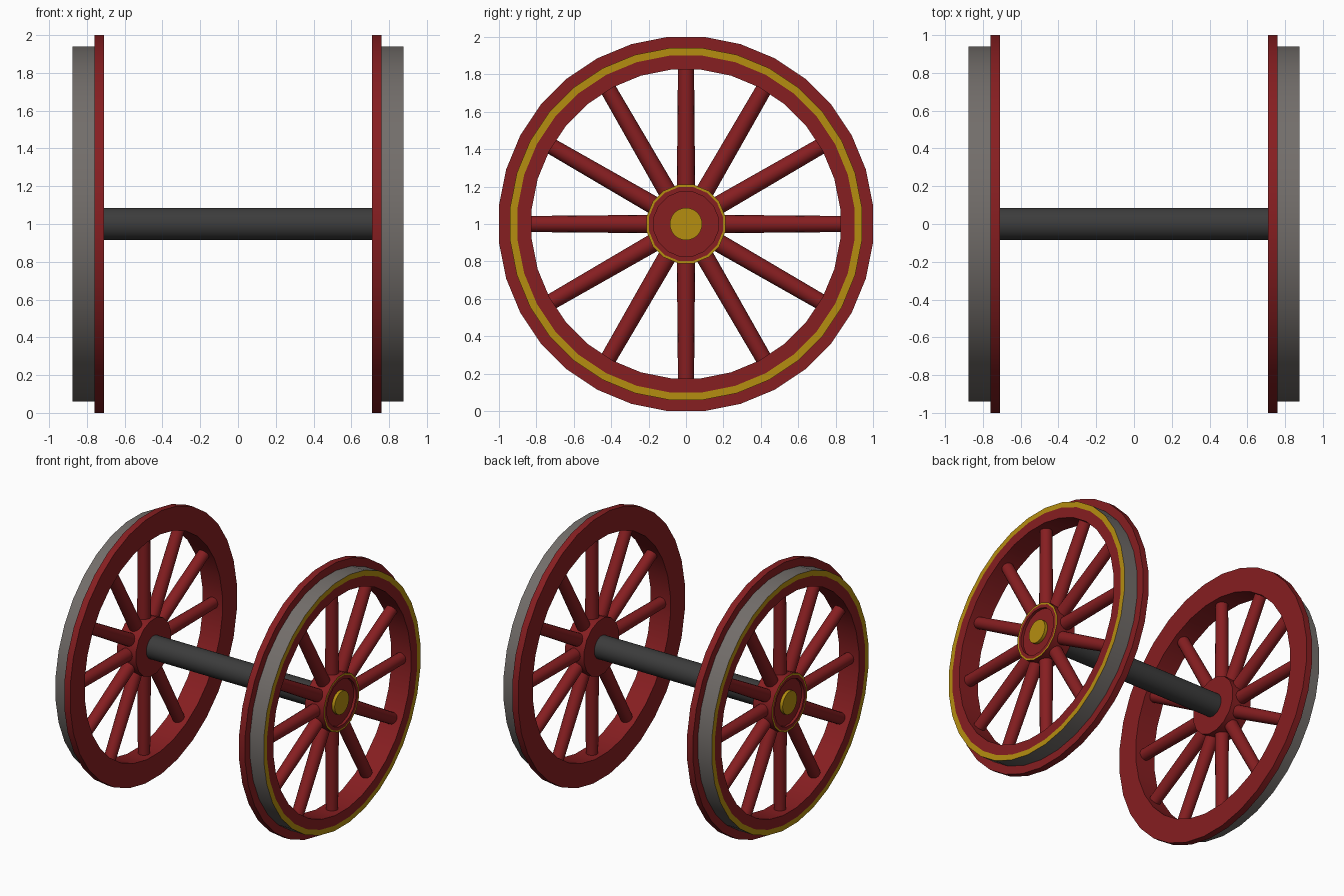
import bpy, bmesh
from math import pi, cos, sin, radians
from mathutils import Matrix, Vector

if "Cube" in bpy.data.objects:
    bpy.data.objects.remove(bpy.data.objects["Cube"])


def material(name, rgb):
    m = bpy.data.materials.new(name)
    m.diffuse_color = (*rgb, 1)
    m.use_nodes = True
    m.node_tree.nodes["Principled BSDF"].inputs["Base Color"].default_value = m.diffuse_color
    return m


RED = material("red_paint", (0.24, 0.013, 0.015))
GOLD = material("yellow_paint", (0.46, 0.27, 0.005))
STEEL = material("worn_steel", (0.17, 0.155, 0.145))
DARK = material("dark_steel", (0.045, 0.045, 0.045))
CENTRE = Vector((0, 0, 1))


def finish(name, bm, mats, mirror=True):
    bmesh.ops.remove_doubles(bm, verts=bm.verts, dist=1e-5)
    bmesh.ops.recalc_face_normals(bm, faces=bm.faces)
    me = bpy.data.meshes.new(name)
    bm.to_mesh(me)
    bm.free()
    for m in mats:
        me.materials.append(m)
    me.shade_smooth()
    me.set_sharp_from_angle(angle=radians(30))
    ob = bpy.data.objects.new(name, me)
    ob.location = CENTRE
    bpy.context.collection.objects.link(ob)
    if mirror:
        ob.modifiers.new("other_wheel", 'MIRROR').use_axis[0] = True
    return ob


def lathe(name, profile, n, mats, slots=None, closed=False, mirror=True):
    """Spin (x, radius) points round the x axis; radii measure to the flats."""
    bm = bmesh.new()
    rings = []
    for k in range(n):
        a = (k + 0.5) * 2 * pi / n
        rings.append([bm.verts.new((x, r / cos(pi / n) * cos(a), r / cos(pi / n) * sin(a)))
                      for x, r in profile])
    count = len(profile)
    for k in range(n):
        a, b = rings[k], rings[(k + 1) % n]
        for i in range(count if closed else count - 1):
            j = (i + 1) % count
            f = bm.faces.new((a[i], a[j], b[j], b[i]))
            f.material_index = slots.get(i, 0) if slots else 0
    return finish(name, bm, mats, mirror)


# Flanged rim with a steel tread and a painted stripe on its outer face
lathe("wheel_rim",
      [(0.71, 0.825), (0.71, 1.0), (0.76, 1.0), (0.76, 0.94),
       (0.875, 0.94), (0.875, 0.90), (0.875, 0.825)],
      32, [RED, STEEL, GOLD], {3: 1, 4: 2}, closed=True)

# Hub with a thin painted edge and recessed face
lathe("hub",
      [(0.71, 0), (0.71, 0.21), (0.87, 0.21), (0.87, 0.197),
       (0.87, 0.172), (0.85, 0.172), (0.85, 0)],
      16, [RED, GOLD], {2: 1})

# Axle end cap
lathe("axle_cap", [(0.84, 0), (0.84, 0.086), (0.873, 0.086), (0.873, 0)], 32, [GOLD])

# Twelve slightly tapered round spokes
bm = bmesh.new()
for k in range(12):
    place = (Matrix.Rotation(k * pi / 6, 4, 'X')
             @ Matrix.Translation((0.79, 0, 0.505)))
    bmesh.ops.create_cone(bm, cap_ends=True, segments=16, radius1=0.049,
                          radius2=0.043, depth=0.67, matrix=place)
finish("spokes", bm, [RED])

# Axle joining the two wheels
lathe("axle", [(-0.72, 0), (-0.72, 0.086), (0.72, 0.086), (0.72, 0)],
      32, [DARK], mirror=False)
